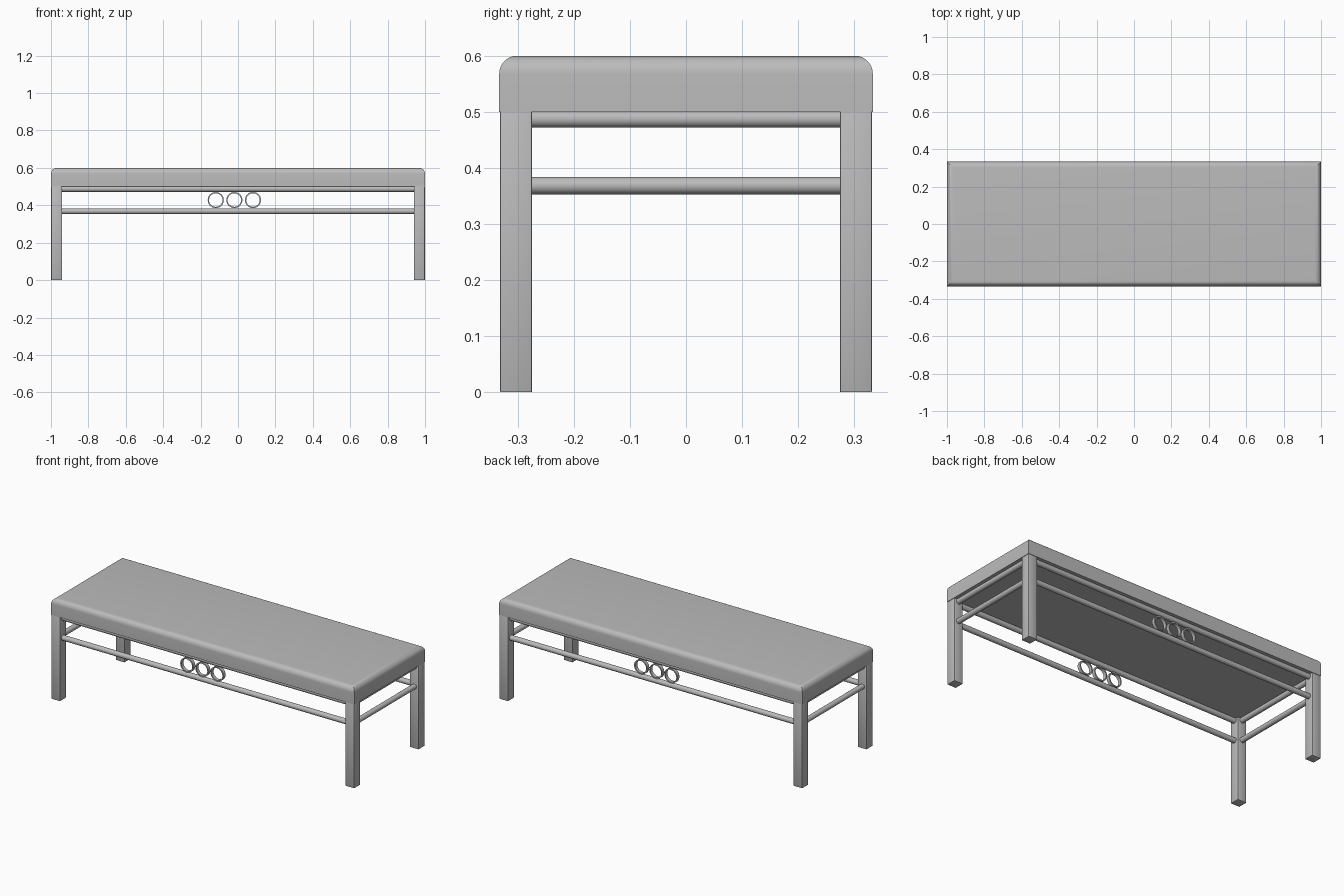
import bpy
import bmesh
import math
from mathutils import Matrix

if "Cube" in bpy.data.objects:
    bpy.data.objects.remove(bpy.data.objects["Cube"])

GREY = (0.5, 0.5, 0.5, 1)
mat = bpy.data.materials.new("plain grey")
mat.use_nodes = True
mat.diffuse_color = GREY
mat.node_tree.nodes["Principled BSDF"].inputs["Base Color"].default_value = GREY


def finish(bm, name):
    bmesh.ops.recalc_face_normals(bm, faces=bm.faces)
    mesh = bpy.data.meshes.new(name)
    bm.to_mesh(mesh)
    bm.free()
    mesh.materials.append(mat)
    obj = bpy.data.objects.new(name, mesh)
    bpy.context.collection.objects.link(obj)
    bpy.ops.object.select_all(action="DESELECT")
    obj.select_set(True)
    bpy.context.view_layer.objects.active = obj
    bpy.ops.object.shade_smooth_by_angle(angle=math.radians(35))
    return obj


def box(centre, size):
    bm = bmesh.new()
    bmesh.ops.create_cube(bm, size=1, matrix=Matrix.Translation(centre) @ Matrix.Diagonal((*size, 1)))
    return bm


def rail(name, centre, length, axis):
    bm = bmesh.new()
    turn = Matrix.Rotation(math.pi / 2, 4, "Y" if axis == "X" else "X")
    bmesh.ops.create_cone(bm, cap_ends=True, segments=24, radius1=0.0155, radius2=0.0155,
                          depth=length, matrix=Matrix.Translation(centre) @ turn)
    return finish(bm, name)


def ring(name, centre, outer=0.043, inner=0.036, depth=0.02, segments=40):
    # A flat band: a rectangular section turned about the y axis
    bm = bmesh.new()
    h = depth / 2
    section = [bm.verts.new(p) for p in ((inner, -h, 0), (outer, -h, 0), (outer, h, 0), (inner, h, 0))]
    edges = [bm.edges.new((section[i], section[(i + 1) % 4])) for i in range(4)]
    bmesh.ops.spin(bm, geom=section + edges, cent=(0, 0, 0), axis=(0, 1, 0),
                   angle=math.tau, steps=segments, use_merge=True)
    bmesh.ops.remove_doubles(bm, verts=bm.verts, dist=0.0001)
    bmesh.ops.translate(bm, verts=bm.verts, vec=centre)
    return finish(bm, name)


# Padded seat, rounded along its top edges only
SEAT_TOP, SEAT_BOTTOM = 0.6, 0.5
bm = box((0, 0, (SEAT_TOP + SEAT_BOTTOM) / 2), (2, 0.666, SEAT_TOP - SEAT_BOTTOM))
top_edges = [e for e in bm.edges if all(v.co.z > 0.59 for v in e.verts)]
bmesh.ops.bevel(bm, geom=top_edges, offset=0.032, segments=8, profile=0.5, affect="EDGES")
finish(bm, "seat")

# Square legs with slightly eased edges
LEG_X, LEG_Y = 0.97, 0.303
for sx, side in ((-1, "right"), (1, "left")):
    for sy, end in ((-1, "front"), (1, "back")):
        bm = box((sx * LEG_X, sy * LEG_Y, SEAT_BOTTOM / 2), (0.057, 0.057, SEAT_BOTTOM))
        bmesh.ops.bevel(bm, geom=bm.edges[:], offset=0.002, segments=2, profile=0.5, affect="EDGES")
        finish(bm, f"{end}_{side}_leg")

# Round rails between the legs, at two heights on all four sides
for level, z in (("upper", 0.4875), ("lower", 0.3685)):
    for s, end, side in ((-1, "front", "right"), (1, "back", "left")):
        rail(f"{level}_{end}_rail", (0, s * LEG_Y, z), 1.89, "X")
        rail(f"{level}_{side}_rail", (s * LEG_X, 0, z), 0.556, "Y")

# Three decorative rings between the long rails, front and back
for s, end in ((-1, "front"), (1, "back")):
    for i in range(3):
        ring(f"{end}_ring_{i + 1}", (-0.119 + 0.0995 * i, s * LEG_Y, 0.428))
